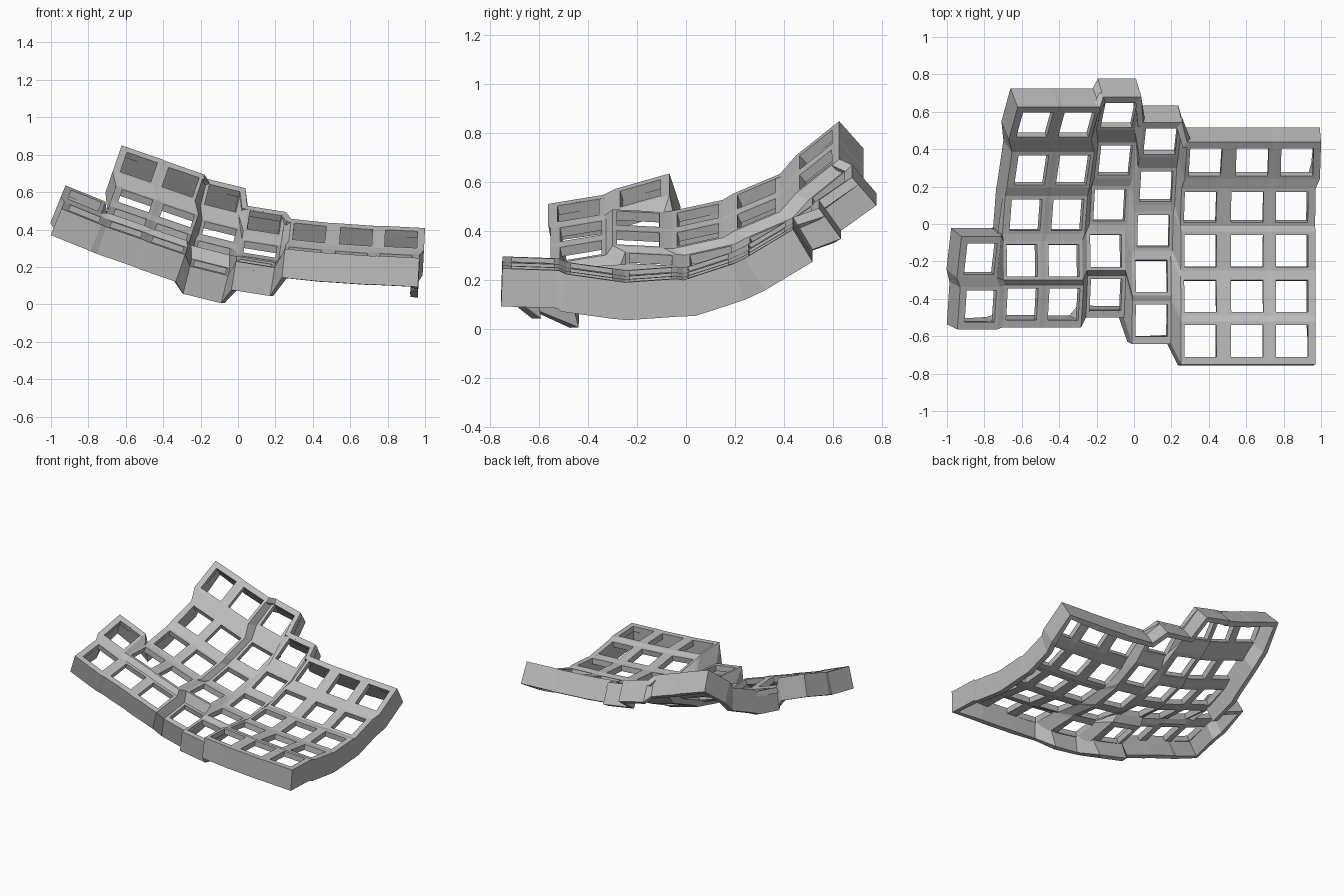
import bpy
import bmesh
from math import radians
from mathutils import Matrix, Vector

cube = bpy.data.objects.get("Cube")
if cube:
    bpy.data.objects.remove(cube, do_unlink=True)

HOLE = 0.086       # half width of a key opening
FRAME = 0.105      # half width of a key frame
RIM = 0.02         # extra border on frames without a neighbour
SKIRT = 0.155      # depth of the outer wall
THICK = 0.04

# Material
grey = bpy.data.materials.new("plain grey")
grey.use_nodes = True
grey.diffuse_color = (0.5, 0.5, 0.5, 1)
grey.node_tree.nodes["Principled BSDF"].inputs["Base Color"].default_value = (0.5, 0.5, 0.5, 1)

# Row profiles from back to front: offset x, y, z and pitch in degrees
STEEP = [(0.048, 0.482, 0.268, 40), (0.03, 0.24, 0.088, 24), (0, 0, 0, 13),
         (-0.02, -0.243, -0.015, -3), (-0.02, -0.478, -0.065, 10)]
SHALLOW = [(0.027, 0.475, 0.145, 31), (0, 0.235, 0.035, 18), (0, 0, 0, 4),
           (0, -0.24, 0.012, -8), (0, -0.48, 0.045, -2)]
SHORT = [None, None, None, (0, 0, 0, 17), (0, -0.253, -0.07, 10)]


def blend(t):
    return [tuple(a + (b - a) * t for a, b in zip(p, q)) for p, q in zip(STEEP, SHALLOW)]


# Columns from right to left hand side: origin, roll, profile, drop of the front key
COLUMNS = [
    ((-0.82, -0.187, 0.555), 22, SHORT, 0),
    ((-0.578, 0.048, 0.465), 19, STEEP, 0),
    ((-0.355, 0.048, 0.385), 19, STEEP, 0),
    ((-0.13, 0.10, 0.30), 14, STEEP, 0.035),
    ((0.104, -0.037, 0.232), 9, blend(0.5), 0),
    ((0.355, -0.145, 0.237), 6, SHALLOW, 0),
    ((0.605, -0.145, 0.217), 4, SHALLOW, 0),
    ((0.845, -0.145, 0.205), 3, SHALLOW, 0),
]
ROWS = range(5)


def add_object(name, bm):
    mesh = bpy.data.meshes.new(name)
    bm.to_mesh(mesh)
    mesh.materials.append(grey)
    obj = bpy.data.objects.new(name, mesh)
    bpy.context.collection.objects.link(obj)
    mod = obj.modifiers.new("thickness", "SOLIDIFY")
    mod.thickness = THICK
    mod.offset = -1
    return obj


# Place every key as a position and a rotation
keys = {}
for c, (origin, roll, profile, drop) in enumerate(COLUMNS):
    for r, row in enumerate(profile):
        if row is None:
            continue
        pos = Vector(origin) + Vector(row[:3])
        if r == 4:
            pos.z -= drop
        turn = Matrix.Rotation(radians(roll), 3, "Y") @ Matrix.Rotation(radians(row[3]), 3, "X")
        keys[c, r] = (pos, turn)

# Key frames: a square ring around each opening
bm = bmesh.new()
corners = {}
down = {}
for (c, r), (pos, turn) in keys.items():
    outer, inner = [], []
    for sx, sy in ((-1, -1), (1, -1), (1, 1), (-1, 1)):
        wx = FRAME + (0 if (c + sx, r) in keys else RIM)
        wy = FRAME + (0 if (c, r - sy) in keys else RIM)
        outer.append(bm.verts.new(pos + turn @ Vector((sx * wx, sy * wy, 0))))
        inner.append(bm.verts.new(pos + turn @ Vector((sx * HOLE, sy * HOLE, 0))))
        down[outer[-1]] = turn @ Vector((0, 0, -SKIRT))
    for i in range(4):
        j = (i + 1) % 4
        bm.faces.new((outer[i], outer[j], inner[j], inner[i]))
    corners[c, r] = outer


# Webs that join neighbouring frames
def web(*parts):
    verts = [corners[key][i] for key, i in parts if key in corners]
    if len(verts) >= 3:
        bm.faces.new(verts)


for c in range(len(COLUMNS)):
    for r in ROWS:
        here, side, front, diag = (c, r), (c + 1, r), (c, r + 1), (c + 1, r + 1)
        if here in keys and side in keys:
            web((here, 1), (side, 0), (side, 3), (here, 2))
        if here in keys and front in keys:
            web((front, 3), (front, 2), (here, 1), (here, 0))
        web((front, 2), (diag, 3), (side, 0), (here, 1))

# Outer wall hanging from the border, square to each frame
wall = bmesh.new()
pairs = {}


def wall_pair(v):
    if v not in pairs:
        pairs[v] = (wall.verts.new(v.co), wall.verts.new(v.co + down[v]))
    return pairs[v]


for edge in bm.edges:
    if edge.is_boundary and all(v in down for v in edge.verts):
        loop = edge.link_loops[0]
        top_a, low_a = wall_pair(loop.vert)
        top_b, low_b = wall_pair(loop.link_loop_next.vert)
        wall.faces.new((low_a, low_b, top_b, top_a))

add_object("key_plate", bm)
add_object("outer_wall", wall)
bm.free()
wall.free()
